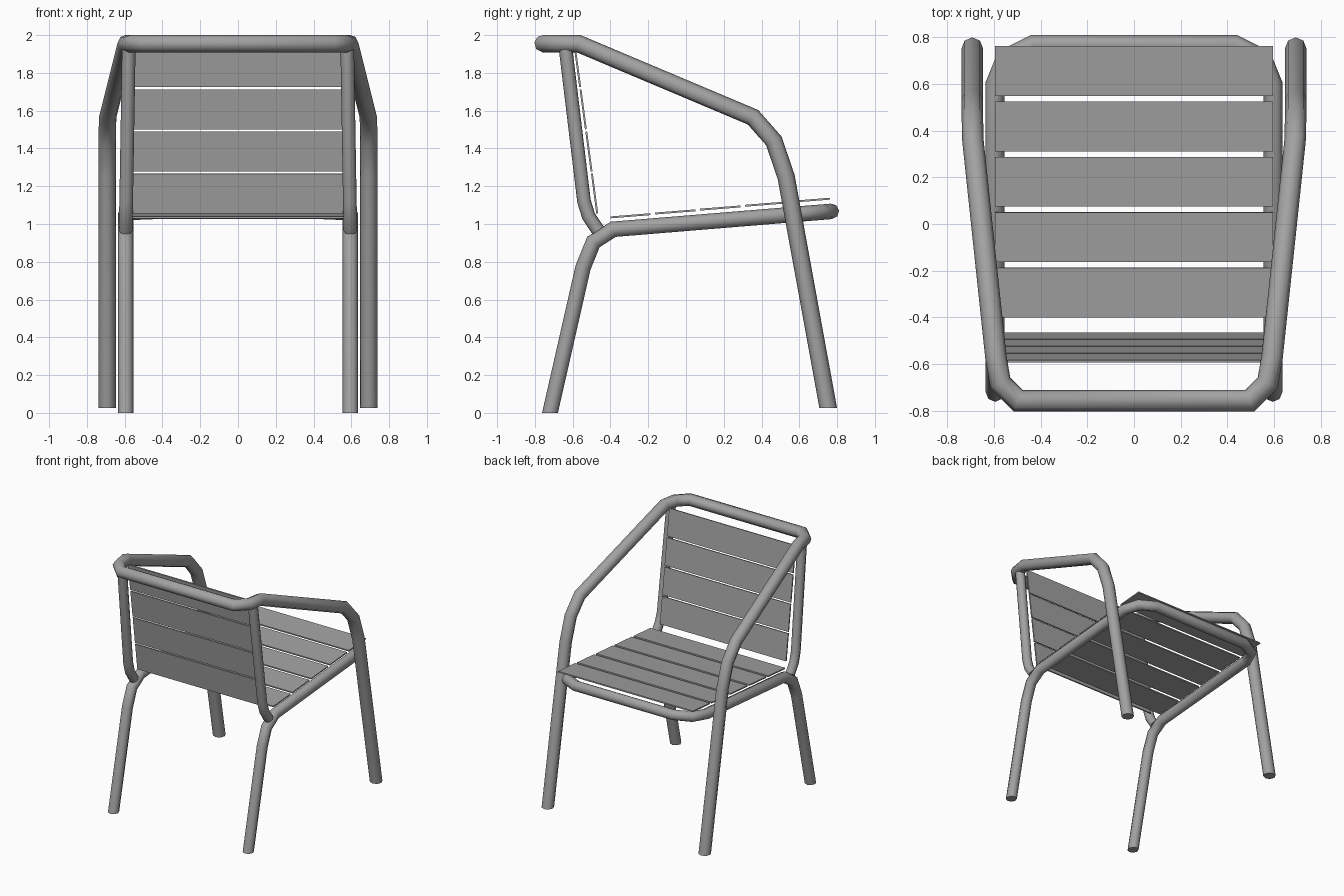
import bpy
import bmesh
from math import radians, pi, cos, sin
from mathutils import Vector

cube = bpy.data.objects.get("Cube")
if cube:
    bpy.data.objects.remove(cube, do_unlink=True)

# One grey metal for the whole chair
grey = bpy.data.materials.new("grey_metal")
grey.use_nodes = True
colour = (0.36, 0.36, 0.36, 1)
grey.diffuse_color = colour
grey.node_tree.nodes["Principled BSDF"].inputs["Base Color"].default_value = colour

SIDES = 8
UP = Vector((0, 0, 1))


def add_object(name, bm):
    bmesh.ops.recalc_face_normals(bm, faces=bm.faces)
    mesh = bpy.data.meshes.new(name)
    bm.to_mesh(mesh)
    bm.free()
    mesh.materials.append(grey)
    obj = bpy.data.objects.new(name, mesh)
    bpy.context.collection.objects.link(obj)
    return obj


def tube(name, path, radius, flat_feet=False):
    """Sweep a round section along a path with mitred bends."""
    pts = [Vector(p) for p in path]
    dirs = [(b - a).normalized() for a, b in zip(pts, pts[1:])]
    planes = [dirs[0]] + [a + b for a, b in zip(dirs, dirs[1:])] + [dirs[-1]]
    if flat_feet:
        planes[0] = planes[-1] = UP
    side = dirs[0].cross(Vector((0, 1, 0))).normalized()
    other = dirs[0].cross(side)
    ring = [pts[0] + radius * (side * cos(2 * pi * i / SIDES) + other * sin(2 * pi * i / SIDES))
            for i in range(SIDES)]
    bm = bmesh.new()
    rings = []
    for k, (p, n) in enumerate(zip(pts, planes)):
        d = dirs[max(k - 1, 0)]
        ring = [v + d * ((p - v).dot(n) / d.dot(n)) for v in ring]
        rings.append([bm.verts.new(v) for v in ring])
    for a, b in zip(rings, rings[1:]):
        for i in range(SIDES):
            j = (i + 1) % SIDES
            bm.faces.new((a[i], a[j], b[j], b[i]))
    bm.faces.new(rings[0])
    bm.faces.new(rings[-1])
    obj = add_object(name, bm)
    bpy.ops.object.select_all(action="DESELECT")
    obj.select_set(True)
    bpy.context.view_layer.objects.active = obj
    bpy.ops.object.shade_smooth_by_angle(angle=radians(55))
    return obj


def mirrored(half):
    return half + [(-x, y, z) for x, y, z in reversed(half)]


def slat(name, half_width, start, end, thickness):
    """Thin board whose visible face runs from start to end in the y-z plane."""
    a, b = Vector((0, *start)), Vector((0, *end))
    normal = (b - a).cross(Vector((1, 0, 0))).normalized() * thickness
    bm = bmesh.new()
    section = [a, b, b + normal, a + normal]
    face = bm.faces.new([bm.verts.new(p - Vector((half_width, 0, 0))) for p in section])
    out = bmesh.ops.extrude_face_region(bm, geom=[face])
    moved = [g for g in out["geom"] if isinstance(g, bmesh.types.BMVert)]
    bmesh.ops.translate(bm, verts=moved, vec=(2 * half_width, 0, 0))
    return add_object(name, bm)


# Front legs, arms and top rail in one bent tube
tube("arm_frame", mirrored([
    (0.693, 0.753, 0.025), (0.693, 0.53, 1.25), (0.693, 0.465, 1.44),
    (0.69, 0.355, 1.565), (0.592, -0.57, 1.955), (0.573, -0.68, 1.955),
    (0.497, -0.757, 1.955)]), 0.046, True)

# Rear legs and seat rim in one bent tube
tube("seat_frame", mirrored([
    (0.595, -0.72, 0), (0.595, -0.545, 0.77), (0.595, -0.49, 0.905),
    (0.595, -0.385, 0.972), (0.595, 0.6, 1.053), (0.55, 0.71, 1.062),
    (0.43, 0.77, 1.067)]), 0.041, True)

# Back posts
for label, s in (("left", 1), ("right", -1)):
    tube(label + "_back_post", [
        (s * 0.578, -0.64, 1.95), (s * 0.592, -0.54, 1.12),
        (s * 0.594, -0.515, 1.04), (s * 0.595, -0.465, 0.965)], 0.036)

# Seat slats, each tipped slightly flatter than the seat slope
for i in range(5):
    y = -0.4 + i * 0.2375
    z = 1.03 + i * 0.0205
    slat("seat_slat_%d" % (i + 1), 0.595, (y, z), (y + 0.213, z + 0.017), -0.01)

# Back slats
for i in range(4):
    z = 1.055 + i * 0.223
    y = -0.475 - 0.135 * (z - 1.055)
    slat("back_slat_%d" % (i + 1), 0.557, (y, z), (y - 0.028, z + 0.211), 0.01)
